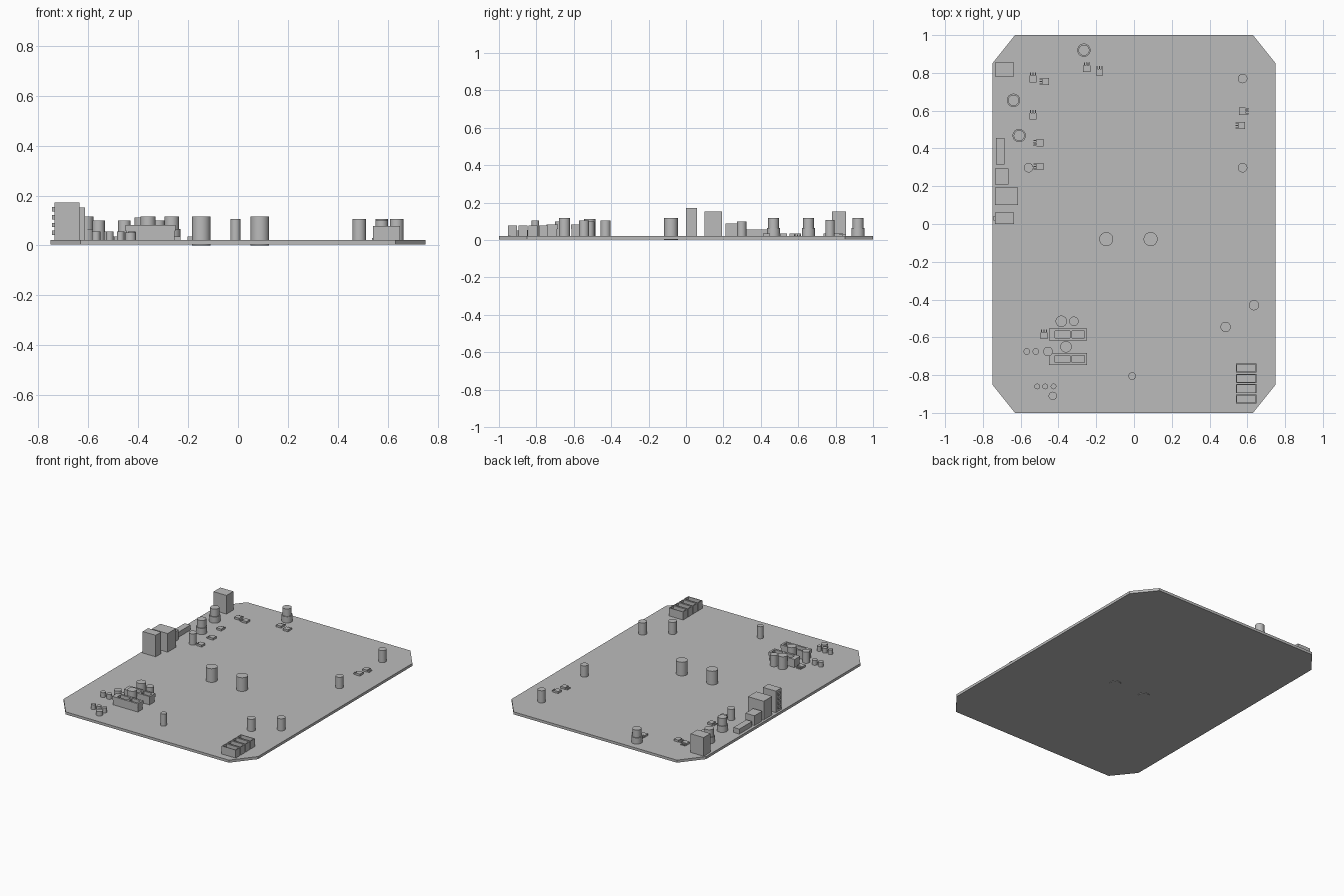
import bpy, bmesh
from math import pi
from mathutils import Matrix, Vector

cube = bpy.data.objects.get("Cube")
if cube:
    bpy.data.objects.remove(cube, do_unlink=True)

grey = bpy.data.materials.new("plain_grey")
grey.use_nodes = True
COLOUR = (0.5, 0.5, 0.5, 1)
grey.diffuse_color = COLOUR
grey.node_tree.nodes["Principled BSDF"].inputs["Base Color"].default_value = COLOUR

BOTTOM, TOP = 0.004, 0.022


def finish(bm, name, smooth=False):
    bmesh.ops.recalc_face_normals(bm, faces=bm.faces)
    mesh = bpy.data.meshes.new(name)
    bm.to_mesh(mesh)
    bm.free()
    mesh.materials.append(grey)
    ob = bpy.data.objects.new(name, mesh)
    bpy.context.collection.objects.link(ob)
    if smooth:
        bpy.ops.object.select_all(action="DESELECT")
        ob.select_set(True)
        bpy.context.view_layer.objects.active = ob
        bpy.ops.object.shade_smooth_by_angle(angle=0.6)
    return ob


def add_box(bm, x0, x1, y0, y1, z0, z1):
    m = Matrix.Translation(((x0 + x1) / 2, (y0 + y1) / 2, (z0 + z1) / 2))
    m = m @ Matrix.Diagonal((x1 - x0, y1 - y0, z1 - z0, 1))
    return bmesh.ops.create_cube(bm, size=1, matrix=m)["verts"]


def add_cylinder(bm, x, y, r, z0, z1):
    bmesh.ops.create_cone(bm, cap_ends=True, segments=32, radius1=r, radius2=r,
                          depth=z1 - z0, matrix=Matrix.Translation((x, y, (z0 + z1) / 2)))


def box(name, *size):
    bm = bmesh.new()
    add_box(bm, *size)
    return finish(bm, name)


def cylinder(name, x, y, r, z1, z0=TOP):
    bm = bmesh.new()
    add_cylinder(bm, x, y, r, z0, z1)
    return finish(bm, name, True)


# Board with cut corners
bm = bmesh.new()
corners = [(-0.75, -0.85), (-0.63, -1), (0.63, -1), (0.75, -0.85)]
corners += [(-x, -y) for x, y in corners]
face = bm.faces.new([bm.verts.new((x, y, BOTTOM)) for x, y in corners])
ext = bmesh.ops.extrude_face_region(bm, geom=[face])["geom"]
bmesh.ops.translate(bm, vec=(0, 0, TOP - BOTTOM),
                    verts=[v for v in ext if isinstance(v, bmesh.types.BMVert)])
finish(bm, "board")

# Large through-board cylinders
for x in (-0.147, 0.088):
    cylinder("centre_capacitor", x, -0.08, 0.037, 0.117, 0)

# Stepped capacitors
for x, y in ((-0.265, 0.92), (-0.638, 0.655), (-0.608, 0.468)):
    bm = bmesh.new()
    add_cylinder(bm, x, y, 0.035, TOP, 0.065)
    add_cylinder(bm, x, y, 0.029, 0.065, 0.117)
    finish(bm, "stepped_capacitor", True)

# Plain capacitors: x, y, radius, top
for spec in ((0.575, 0.77, 0.025, 0.107), (0.575, 0.298, 0.025, 0.1),
             (-0.558, 0.298, 0.025, 0.1), (0.635, -0.43, 0.027, 0.106),
             (0.485, -0.545, 0.027, 0.106), (-0.01, -0.805, 0.02, 0.106),
             (-0.385, -0.515, 0.03, 0.112), (-0.318, -0.515, 0.025, 0.1),
             (-0.36, -0.65, 0.03, 0.117), (-0.455, -0.675, 0.025, 0.1),
             (-0.43, -0.91, 0.022, 0.052)):
    cylinder("capacitor", *spec)

# Small round parts
for x in (-0.568, -0.52):
    cylinder("small_capacitor", x, -0.675, 0.017, 0.055)
for x in (-0.513, -0.47, -0.426):
    cylinder("small_capacitor", x, -0.86, 0.015, 0.055)

# Connectors along the left-hand edge
box("power_connector", -0.735, -0.635, 0.78, 0.855, TOP, 0.152)
box("low_connector", -0.73, -0.685, 0.315, 0.455, TOP, 0.057)
box("middle_connector", -0.735, -0.665, 0.21, 0.295, TOP, 0.09)
box("wide_connector", -0.735, -0.613, 0.1, 0.193, TOP, 0.152)
box("tall_connector", -0.735, -0.635, 0, 0.06, TOP, 0.172)
for i in range(4):
    z = 0.05 + 0.032 * i
    box("connector_nub", -0.744, -0.735, 0.018, 0.042, z - 0.009, z + 0.009)


# Open frame: walls around a row of windows
def frame(bm, x0, x1, y0, y1, z0, z1, wall, splits=()):
    add_box(bm, x0, x1, y0, y0 + wall, z0, z1)
    add_box(bm, x0, x1, y1 - wall, y1, z0, z1)
    for a, b in ((x0, x0 + wall), (x1 - wall, x1), *splits):
        add_box(bm, a, b, y0 + wall, y1 - wall, z0, z1)


# Header sockets
for i in range(4):
    y = -0.763 - 0.0545 * i
    bm = bmesh.new()
    add_box(bm, 0.54, 0.648, y - 0.024, y + 0.024, TOP, 0.04)
    frame(bm, 0.54, 0.648, y - 0.024, y + 0.024, 0.04, 0.078, 0.005)
    finish(bm, "header_socket")

# Chip sockets
for y in (-0.585, -0.715):
    bm = bmesh.new()
    add_box(bm, -0.446, -0.254, y - 0.026, y + 0.026, TOP, 0.058)
    frame(bm, -0.45, -0.25, y - 0.031, y + 0.031, 0.058, 0.082, 0.013,
          ((-0.437, -0.418), (-0.339, -0.328)))
    finish(bm, "chip_socket")

# Flat three-legged transistors: x, y, quarter turns
for x, y, turns in ((-0.535, 0.775, 0), (-0.475, 0.755, 1), (-0.25, 0.83, 0),
                    (-0.183, 0.81, 0), (-0.535, 0.578, 0), (-0.505, 0.43, 1),
                    (-0.505, 0.305, 1), (0.58, 0.597, 3), (0.563, 0.522, 1),
                    (-0.477, -0.585, 0)):
    bm = bmesh.new()
    add_box(bm, -0.019, 0.019, -0.025, 0.01, TOP, 0.036)
    for lx in (-0.013, 0, 0.013):
        add_box(bm, lx - 0.003, lx + 0.003, 0.01, 0.026, TOP, 0.03)
    place = Matrix.Translation((x, y, 0)) @ Matrix.Rotation(turns * pi / 2, 4, "Z")
    bmesh.ops.transform(bm, matrix=place, verts=bm.verts)
    finish(bm, "flat_transistor")
